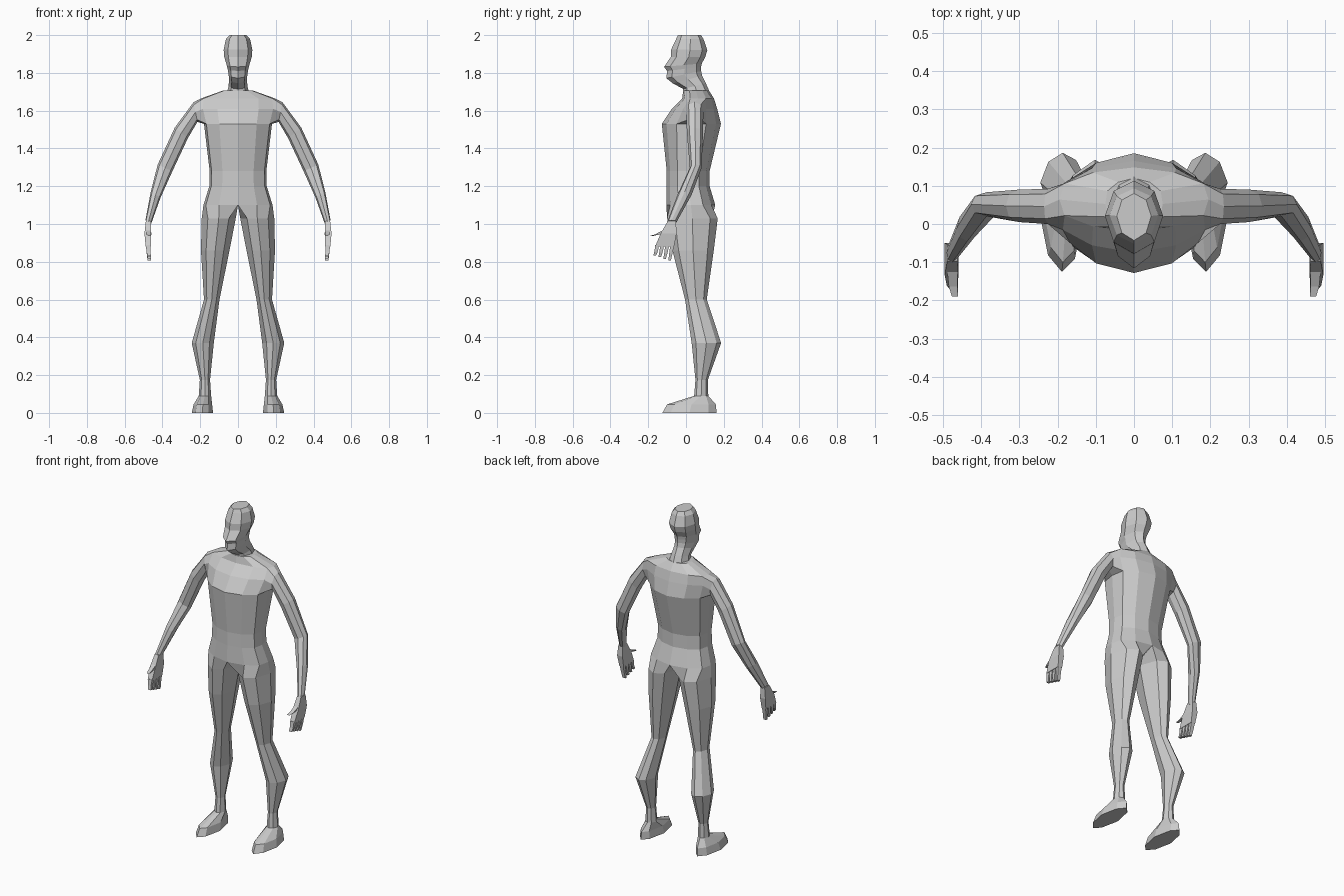
import bpy, bmesh
from mathutils import Vector

if "Cube" in bpy.data.objects:
    bpy.data.objects.remove(bpy.data.objects["Cube"])

skin = bpy.data.materials.new("plain_grey")
skin.diffuse_color = (0.6, 0.6, 0.6, 1)
skin.use_nodes = True
skin.node_tree.nodes["Principled BSDF"].inputs["Base Color"].default_value = skin.diffuse_color


def loft(bm, rings, closed=True):
    """Skin quads between successive rings of vertices."""
    for a, b in zip(rings, rings[1:]):
        n = len(a)
        for i in range(n if closed else n - 1):
            j = (i + 1) % n
            bm.faces.new((a[i], a[j], b[j], b[i]))


def add(bm, pts):
    return [bm.verts.new(p) for p in pts]


def finish(bm, name):
    """Mirror across x, weld the middle and make a flat shaded object."""
    copy = bmesh.ops.duplicate(bm, geom=bm.verts[:] + bm.edges[:] + bm.faces[:])["geom"]
    for v in copy:
        if isinstance(v, bmesh.types.BMVert):
            v.co.x = -v.co.x
    bmesh.ops.remove_doubles(bm, verts=bm.verts[:], dist=0.0005)
    bmesh.ops.recalc_face_normals(bm, faces=bm.faces[:])
    me = bpy.data.meshes.new(name)
    bm.to_mesh(me)
    bm.free()
    me.materials.append(skin)
    ob = bpy.data.objects.new(name, me)
    bpy.context.collection.objects.link(ob)
    return ob


# cross-section templates, as fractions of width and depth
TORSO = [(0, 0), (.55, .08), (.93, .25), (1, .5), (.93, .75), (.55, .92), (0, 1)]
LEG = [(.2, .12), (.5, 0), (.82, .15), (1, .5), (.82, .85), (.5, 1), (.2, .88), (0, .5)]
ARM = [(.12, .15), (0, .5), (.12, .85), (.5, 1), (.88, .85), (1, .5), (.88, .15), (.5, 0)]
HEAD = [(0, 0), (.7, .16), (1, .52), (.7, .86), (0, 1)]

# torso: z, half width, front y, back y
torso = [(1.708, .075, -.015, .12), (1.665, .195, -.02, .148), (1.61, .2, -.075, .165),
         (1.53, .18, -.128, .185), (1.28, .15, -.102, .125), (1.2, .152, -.102, .125),
         (1.1, .183, -.104, .155)]
# leg and foot: z, inner x, outer x, front y, back y
leg = [(1.03, .012, .192, -.1, .168), (.86, .045, .196, -.072, .147),
       (.6, .098, .18, -.005, .11), (.37, .128, .245, .03, .186),
       (.175, .148, .202, .05, .116), (.09, .142, .208, .043, .118),
       (.045, .137, .235, -.1, .158), (0, .132, .245, -.125, .162)]
# arm: outer x and z, inner x and z, front y, back y
arm = [(.235, 1.645, .215, 1.54, 0, .092), (.335, 1.51, .265, 1.455, .005, .09),
       (.425, 1.315, .347, 1.28, .02, .083), (.462, 1.17, .41, 1.14, -.045, .03),
       (.49, 1.02, .46, 1.0, -.1, -.05)]

bm = bmesh.new()
rows = [add(bm, [(u * w, f + v * (b - f), z) for u, v in TORSO]) for z, w, f, b in torso]
loft(bm, rows, closed=False)
bm.faces.new(rows[0])

# open the arm socket
socket = rows[2][3]
bmesh.ops.delete(bm, geom=[socket], context='VERTS')
r1, r2, r3 = rows[1], rows[2], rows[3]
base = [r1[2], r1[3], r1[4], r2[4], r3[4], r3[3], r3[2], r2[2]]
arms = [base]
for ox, oz, ix, iz, f, b in arm:
    arms.append(add(bm, [(ox + s * (ix - ox), f + v * (b - f), oz + s * (iz - oz))
                         for s, v in ARM]))
loft(bm, arms)
bm.faces.new(arms[-1])

# legs share the lower torso edge and a crotch point
crotch = bm.verts.new((0, .03, 1.1))
legs = [rows[-1] + [crotch]]
for z, a, c, f, b in leg:
    legs.append(add(bm, [(a + u * (c - a), f + v * (b - f), z) for u, v in LEG]))
loft(bm, legs)
bm.faces.new(legs[-1])
finish(bm, "body")

# neck and head: half width, front y and z, back y and z
head = [(.058, -.015, 1.69, .125, 1.7), (.05, -.015, 1.715, .105, 1.745),
        (.047, -.07, 1.745, .085, 1.785), (.05, -.104, 1.772, .08, 1.81),
        (.055, -.1, 1.81, .08, 1.832), (.06, -.116, 1.832, .084, 1.85),
        (.073, -.08, 1.885, .102, 1.885), (.076, -.078, 1.925, .113, 1.92),
        (.064, -.052, 1.98, .093, 1.978), (.045, -.043, 2.0, .08, 2.0)]
bm = bmesh.new()
rows = []
for w, f, zf, b, zb in head:
    rows.append(add(bm, [(u * w, f + v * (b - f), zf + v * (zb - zf)) for u, v in HEAD]))
loft(bm, rows, closed=False)
bm.faces.new(rows[-1])
finish(bm, "head")


def bar(bm, sections):
    """Box-section limb from (centre, half x, half y) sections."""
    rings = []
    for c, hx, hy in sections:
        rings.append(add(bm, [Vector(c) + Vector((sx * hx, sy * hy, 0))
                              for sx, sy in ((-1, -1), (1, -1), (1, 1), (-1, 1))]))
    loft(bm, rings)
    bm.faces.new(rings[0])
    bm.faces.new(rings[-1])


# palms, fingers and thumbs
bm = bmesh.new()
bar(bm, [((.475, -.075, 1.015), .013, .022), ((.477, -.092, .95), .018, .042),
         ((.475, -.113, .882), .014, .05)])
for i in range(4):
    y = -.152 + i * .0265
    tip = .832 - .008 * min(i, 3)
    bar(bm, [((.475, y, .89), .012, .0105), ((.474, y - .006, .855), .011, .009),
             ((.47, y - .014, tip), .009, .007)])
bar(bm, [((.475, -.105, .965), .013, .02), ((.473, -.15, .945), .011, .014),
         ((.468, -.182, .937), .008, .008)])
finish(bm, "hands")
